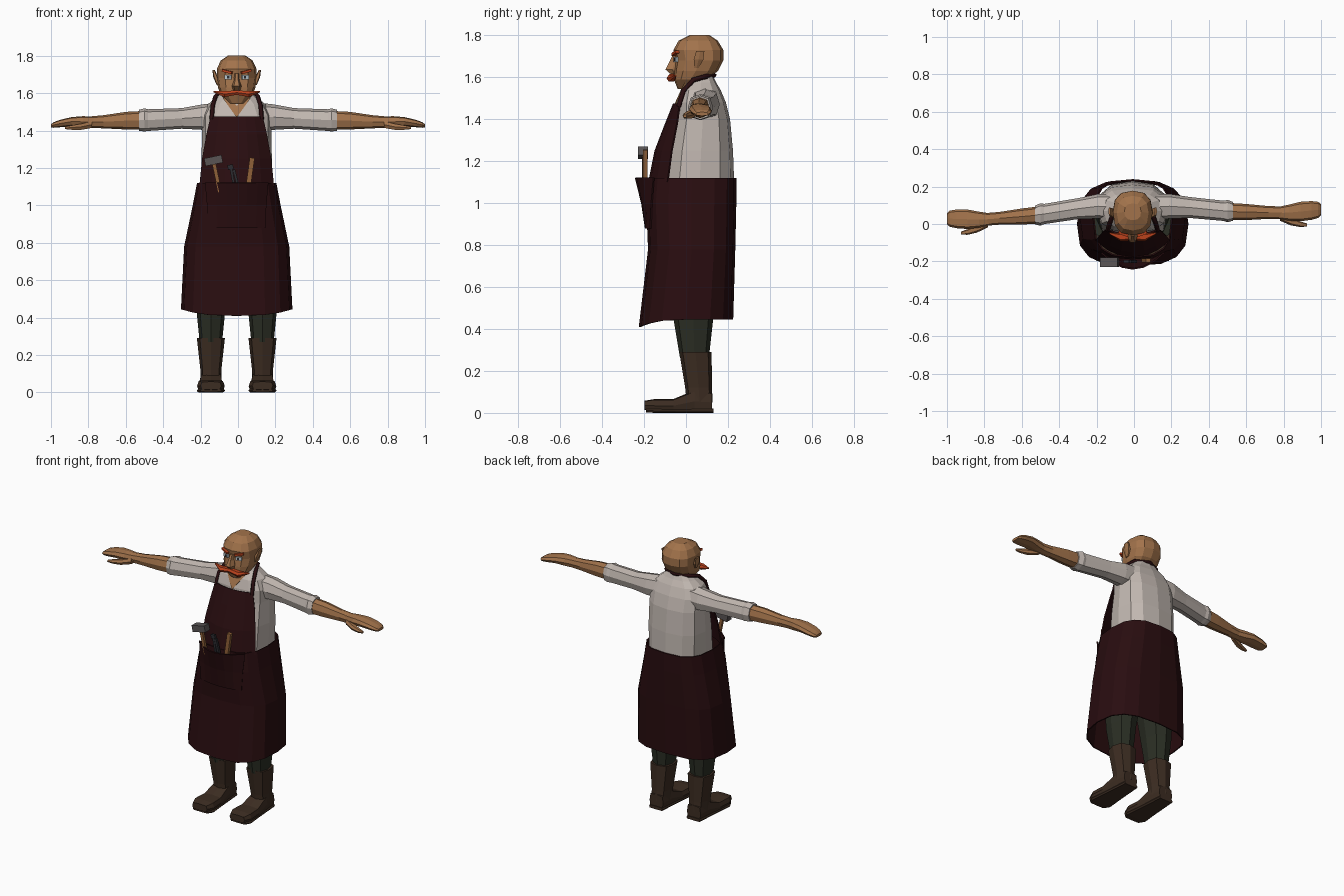
import bpy, bmesh
from math import sin, cos, pi, radians, copysign
from mathutils import Vector

if "Cube" in bpy.data.objects:
    bpy.data.objects.remove(bpy.data.objects["Cube"], do_unlink=True)


def material(name, r, g, b):
    m = bpy.data.materials.new(name)
    m.use_nodes = True
    m.diffuse_color = (r, g, b, 1)
    node = m.node_tree.nodes["Principled BSDF"]
    node.inputs["Base Color"].default_value = (r, g, b, 1)
    node.inputs["Roughness"].default_value = 0.9
    return m


SKIN = material("skin", 0.36, 0.17, 0.07)
SHIRT = material("shirt_linen", 0.54, 0.48, 0.44)
APRON = material("apron_maroon", 0.022, 0.004, 0.005)
GREEN = material("trouser_green", 0.024, 0.028, 0.018)
LEATHER = material("boot_leather", 0.046, 0.026, 0.016)
HAIR = material("ginger_hair", 0.5, 0.055, 0.012)
STEEL = material("steel", 0.1, 0.09, 0.09)
DARK = material("dark_iron", 0.025, 0.025, 0.03)
WOOD = material("wood", 0.28, 0.12, 0.04)
WHITE = material("eye_white", 0.5, 0.58, 0.62)

body = []


def finish(name, bm, mat, thick=0):
    bmesh.ops.recalc_face_normals(bm, faces=bm.faces)
    me = bpy.data.meshes.new(name)
    bm.to_mesh(me)
    bm.free()
    me.materials.append(mat)
    ob = bpy.data.objects.new(name, me)
    bpy.context.collection.objects.link(ob)
    if thick:
        mod = ob.modifiers.new("thickness", "SOLIDIFY")
        mod.thickness = thick
    body.append(ob)
    return ob


def loft(name, axis, rings, mat, n=8, p=0.8, cap=True, drop=0, thick=0):
    """Rings are (position on axis, centre u, centre v, half u, half v)."""
    bm = bmesh.new()
    rows = []
    for i, (a, cu, cv, hu, hv) in enumerate(rings):
        row = []
        for k in range(n):
            c, s = cos(2 * pi * k / n), sin(2 * pi * k / n)
            u = cu + hu * copysign(abs(c) ** p if abs(c) > 1e-6 else 0, c)
            v = cv + hv * copysign(abs(s) ** p if abs(s) > 1e-6 else 0, s)
            w = a - (drop * max(0, -s) ** 2 if i == 0 else 0)
            co = {"x": (w, u, v), "y": (u, w, v), "z": (u, v, w)}[axis]
            row.append(bm.verts.new(co))
        rows.append(row)
    for r, q in zip(rows, rows[1:]):
        for k in range(n):
            j = (k + 1) % n
            bm.faces.new((r[k], r[j], q[j], q[k]))
    if cap:
        bm.faces.new(rows[0])
        bm.faces.new(rows[-1])
    return finish(name, bm, mat, thick)


def panel(name, rows, mat, cols=6):
    """Bowed cloth panel; rows are (z, half width, centre y, edge y)."""
    bm = bmesh.new()
    grid = []
    for z, hw, yc, ye in rows:
        cs = [2 * k / cols - 1 for k in range(cols + 1)]
        grid.append([bm.verts.new((hw * c, yc + (ye - yc) * c * c, z)) for c in cs])
    for r, q in zip(grid, grid[1:]):
        for k in range(cols):
            bm.faces.new((r[k], r[k + 1], q[k + 1], q[k]))
    return finish(name, bm, mat, 0.008)


def box(name, loc, size, tilt, mat, turn=0):
    bpy.ops.mesh.primitive_cube_add(size=1, location=loc,
                                    rotation=(0, radians(tilt), radians(turn)))
    ob = bpy.context.object
    ob.name, ob.scale = name, size
    ob.data.materials.append(mat)
    body.append(ob)
    return ob


# Head, nose and neck
loft("head", "z", [(1.545, 0, 0, .04, .04), (1.59, 0, .022, .085, .08),
                   (1.63, 0, .047, .1, .105), (1.68, 0, .064, .107, .114),
                   (1.73, 0, .059, .106, .119), (1.775, 0, .058, .085, .093),
                   (1.802, 0, .065, .045, .045)], SKIN, n=12, p=0.8)
loft("nose", "z", [(1.615, 0, -.055, .018, .02), (1.637, 0, -.065, .026, .037),
                   (1.67, 0, -.055, .014, .03), (1.705, 0, -.05, .012, .015)], SKIN, n=6)
loft("neck", "z", [(1.5, 0, .06, .07, .06), (1.62, 0, .06, .065, .065)], SKIN)

# Moustache, tapering to both tips
loft("moustache", "x", [(-.125, -.05, 1.608, .004, .004), (-.065, -.07, 1.595, .022, .018),
                        (0, -.068, 1.603, .02, .013), (.065, -.07, 1.595, .022, .018),
                        (.125, -.05, 1.608, .004, .004)], HAIR, n=6)

for side, s in (("left", 1), ("right", -1)):
    # Face details and ears
    box(side + "_eye", (s * .046, -.047, 1.685), (.036, .014, .022), 0, WHITE, s * 20)
    box(side + "_pupil", (s * .044, -.053, 1.685), (.012, .008, .014), 0, DARK, s * 20)
    box(side + "_eyebrow", (s * .05, -.05, 1.715), (.055, .022, .013), s * -14, HAIR, s * 20)
    loft(side + "_ear", "z", [(1.645, s * .1, .05, .008, .012), (1.685, s * .112, .06, .013, .026),
                              (1.725, s * .124, .068, .006, .022)], SKIN, n=6)

    # Trouser legs and boots
    x = s * .138
    loft(side + "_trouser_leg", "z", [(.27, x, .04, .06, .07), (.45, x, .035, .078, .095),
                                      (.8, s * .11, .04, .11, .13)], GREEN)
    loft(side + "_boot_shaft", "z", [(.05, x, .065, .056, .062), (.12, x, .06, .056, .064),
                                     (.29, x, .045, .075, .077)], LEATHER, p=0.7)
    loft(side + "_boot_foot", "y", [(.125, x, .05, .05, .048), (.04, x, .055, .058, .053),
                                    (-.06, x, .034, .068, .032), (-.15, x, .034, .074, .032),
                                    (-.197, x, .036, .055, .022)], LEATHER, p=0.4)
    loft(side + "_boot_sole", "y", [(.13, x, .01, .05, .01), (-.05, x, .01, .065, .01),
                                    (-.15, x, .01, .076, .01), (-.19, x, .012, .055, .009)],
         LEATHER, p=0.3)

# Torso, collar opening and hips
loft("shirt_torso", "z", [(1.09, 0, .065, .185, .165), (1.25, 0, .072, .188, .152),
                          (1.4, 0, .08, .185, .13), (1.48, 0, .073, .185, .117),
                          (1.54, 0, .07, .155, .095), (1.575, 0, .072, .11, .072),
                          (1.605, 0, .074, .08, .056)], SHIRT, n=12, p=0.75)
bm = bmesh.new()
front = [bm.verts.new(v) for v in ((-.075, -.008, 1.575), (.075, -.008, 1.575), (0, -.056, 1.47))]
back = [bm.verts.new(v.co + Vector((0, .07, 0))) for v in front]
bm.faces.new(front)
bm.faces.new(back)
for i in range(3):
    j = (i + 1) % 3
    bm.faces.new((front[i], front[j], back[j], back[i]))
finish("open_collar", bm, SKIN)
loft("hips", "z", [(.7, 0, .04, .15, .12), (.8, 0, .04, .2, .14), (1.1, 0, .05, .18, .14)], GREEN)

# Apron skirt, bib and pocket
loft("apron_skirt", "z", [(.445, 0, 0, .298, .225), (.78, 0, .027, .281, .208),
                          (1.0, 0, .025, .235, .215), (1.12, 0, .03, .212, .21)],
     APRON, n=16, p=0.7, cap=False, drop=.035, thick=.008)
panel("apron_bib", [(1.1, .2, -.18, -.09), (1.25, .185, -.15, -.07),
                    (1.38, .162, -.1, -.045), (1.475, .14, -.062, -.032)], APRON)
panel("apron_pocket", [(.88, .15, -.188, -.165), (1.0, .155, -.206, -.16),
                       (1.122, .165, -.236, -.15)], APRON)

# Neck strap running from one bib corner round to the other
half = [(.134, -.035, 1.46), (.128, -.012, 1.535), (.112, .035, 1.587), (.085, .1, 1.605)]
path = half + [(0, .135, 1.61)] + [(-x, y, z) for x, y, z in reversed(half)]
cu = bpy.data.curves.new("apron_strap", "CURVE")
cu.dimensions = "3D"
cu.bevel_depth = .012
cu.bevel_resolution = 0
sp = cu.splines.new("POLY")
sp.points.add(len(path) - 1)
for pt, co in zip(sp.points, path):
    pt.co = (*co, 1)
cu.materials.append(APRON)
strap = bpy.data.objects.new("apron_strap", cu)
bpy.context.collection.objects.link(strap)
body.append(strap)

# Tools standing in the pocket
box("hammer_handle", (-.107, -.2, 1.155), (.02, .018, .17), -12, WOOD)
box("hammer_head", (-.124, -.205, 1.24), (.095, .05, .042), -12, STEEL)
box("plier_grip_one", (-.022, -.2, 1.15), (.014, .016, .13), -10, DARK)
box("plier_grip_two", (.0, -.2, 1.13), (.014, .016, .13), -14, DARK)
box("plier_jaw", (-.033, -.2, 1.205), (.03, .016, .025), -10, DARK)
box("chisel_handle", (.072, -.195, 1.175), (.026, .022, .16), 8, WOOD)

for ob in body:
    ob.location.x -= .007

# Arms, swung slightly differently on each side
for side, s in (("left", 1), ("right", -1)):
    def limb(name, rings, mat, **kw):
        loft(side + name, "x", [(s * x, y + s * .03 * max(0, x - .2), z, hy, hz)
                                for x, y, z, hy, hz in rings], mat, **kw)
    limb("_sleeve", [(.1, .09, 1.475, .07, .075), (.19, .095, 1.472, .066, .068),
                     (.3, .085, 1.465, .056, .055), (.48, .062, 1.456, .054, .058),
                     (.5, .06, 1.457, .06, .062), (.53, .058, 1.455, .05, .056)], SHIRT)
    limb("_forearm", [(.5, .058, 1.455, .046, .05), (.6, .052, 1.453, .043, .047),
                      (.72, .046, 1.447, .034, .035), (.8, .042, 1.445, .034, .03)], SKIN)
    limb("_hand", [(.77, .042, 1.445, .032, .03), (.83, .042, 1.447, .043, .03),
                   (.89, .046, 1.448, .052, .024), (.95, .05, 1.438, .05, .02),
                   (.985, .052, 1.43, .043, .015), (1.0, .052, 1.425, .03, .009)], SKIN, p=0.7)
    limb("_thumb", [(.78, .02, 1.432, .02, .02), (.84, -.005, 1.42, .022, .018),
                    (.89, -.022, 1.416, .015, .013), (.925, -.027, 1.414, .008, .007)], SKIN, n=6)
